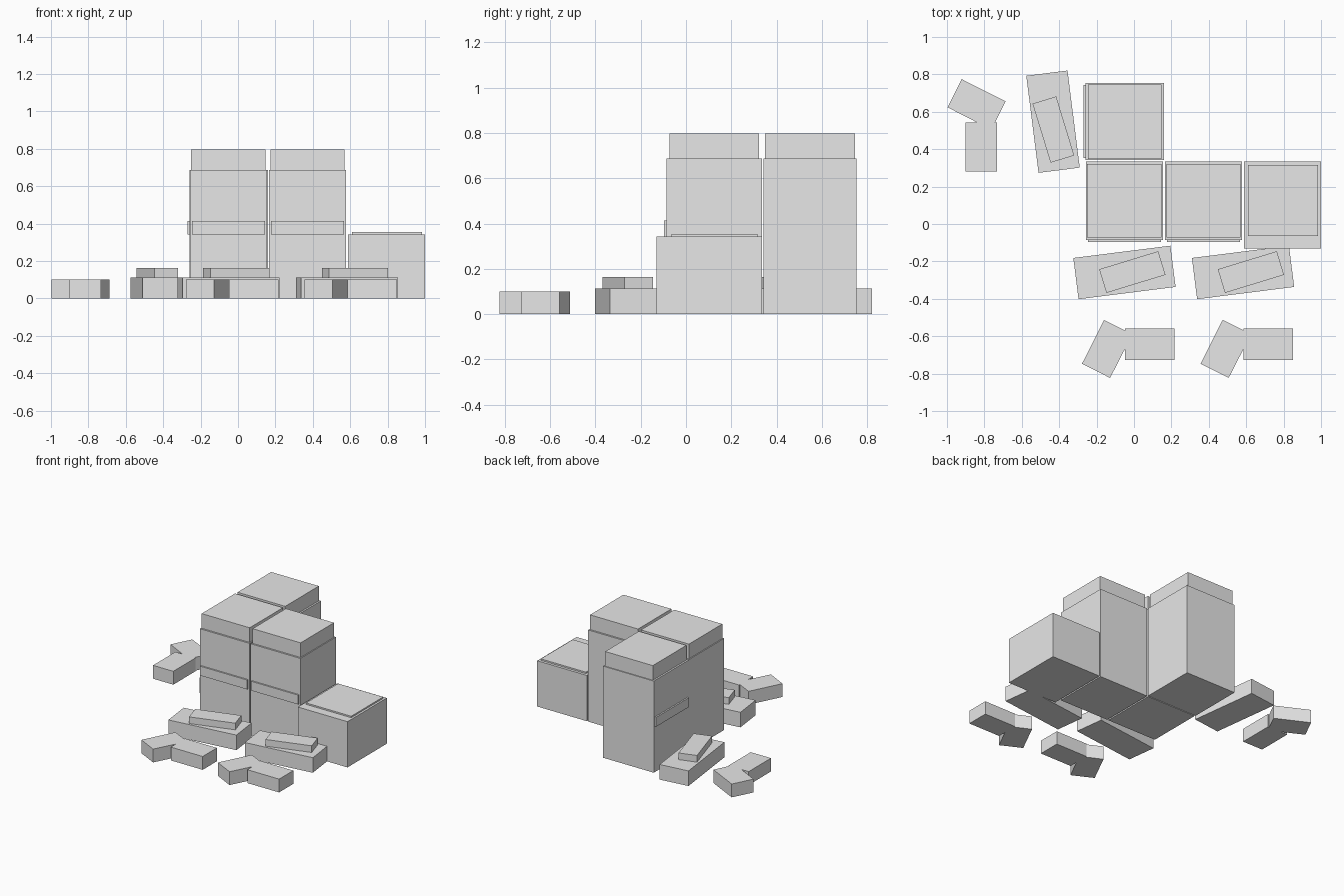
import bpy
import bmesh
import math
from mathutils import Matrix, Vector

if "Cube" in bpy.data.objects:
    bpy.data.objects.remove(bpy.data.objects["Cube"])

grey = bpy.data.materials.new("plain grey")
grey.diffuse_color = (0.8, 0.8, 0.8, 1)
grey.use_nodes = True
grey.node_tree.nodes["Principled BSDF"].inputs["Base Color"].default_value = grey.diffuse_color


def prism(name, points, z0, z1, place):
    """Extrude a flat outline from z0 to z1 and move it into place."""
    bm = bmesh.new()
    face = bm.faces.new([bm.verts.new((x, y, z0)) for x, y in points])
    top = bmesh.ops.extrude_face_region(bm, geom=[face])["geom"]
    verts = [v for v in top if isinstance(v, bmesh.types.BMVert)]
    bmesh.ops.translate(bm, verts=verts, vec=(0, 0, z1 - z0))
    bmesh.ops.recalc_face_normals(bm, faces=bm.faces)
    bm.transform(place)
    mesh = bpy.data.meshes.new(name)
    bm.to_mesh(mesh)
    bm.free()
    mesh.materials.append(grey)
    bpy.context.collection.objects.link(bpy.data.objects.new(name, mesh))


def box(name, x, y, z, place):
    prism(name, [(x[0], y[0]), (x[1], y[0]), (x[1], y[1]), (x[0], y[1])], z[0], z[1], place)


def turned_box(name, centre, size, angle, z, place):
    turn = Matrix.Translation(Vector((*centre, 0))) @ Matrix.Rotation(math.radians(angle), 4, "Z")
    w, d = size[0] / 2, size[1] / 2
    box(name, (-w, w), (-d, d), z, place @ turn)


def tower(place):
    box("tower_body", (-0.257, 0.155), (-0.086, 0.335), (0, 0.687), place)
    box("tower_cap", (-0.25, 0.148), (-0.073, 0.322), (0.687, 0.797), place)
    box("front_band", (-0.246, 0.144), (-0.097, -0.086), (0.343, 0.413), place)


def floor_set(place):
    # Low slab with a smaller bar lying askew on it
    turned_box("slab", (-0.051, -0.259), (0.523, 0.222), 7.2, (0, 0.113), place)
    turned_box("slab_bar", (-0.009, -0.257), (0.33, 0.132), 17, (0.113, 0.163), place)
    # Bent block: a straight arm joined to an arm turned to the side
    bent = [(-0.16, -0.513), (-0.048, -0.569), (-0.048, -0.559), (0.216, -0.559), (0.216, -0.727),
            (-0.048, -0.727), (-0.048, -0.667), (-0.128, -0.823), (-0.278, -0.747)]
    prism("bent_block", bent, 0, 0.1, place)


# Corner arrangement: first place, its neighbour to the right, and one turned to the left
first = Matrix.Identity(4)
left = Matrix.Translation((-0.174, 0.496, 0)) @ Matrix.Rotation(-math.pi / 2, 4, "Z")
for place in (first, Matrix.Translation((0.4225, 0, 0)), left):
    tower(place)
for place in (first, Matrix.Translation((0.634, 0, 0)), left):
    floor_set(place)

# Low cabinet at the right end with a thin top panel
box("low_cabinet", (0.588, 1.0), (-0.131, 0.335), (0, 0.343), first)
box("cabinet_top_panel", (0.61, 0.984), (-0.064, 0.315), (0.343, 0.354), first)
